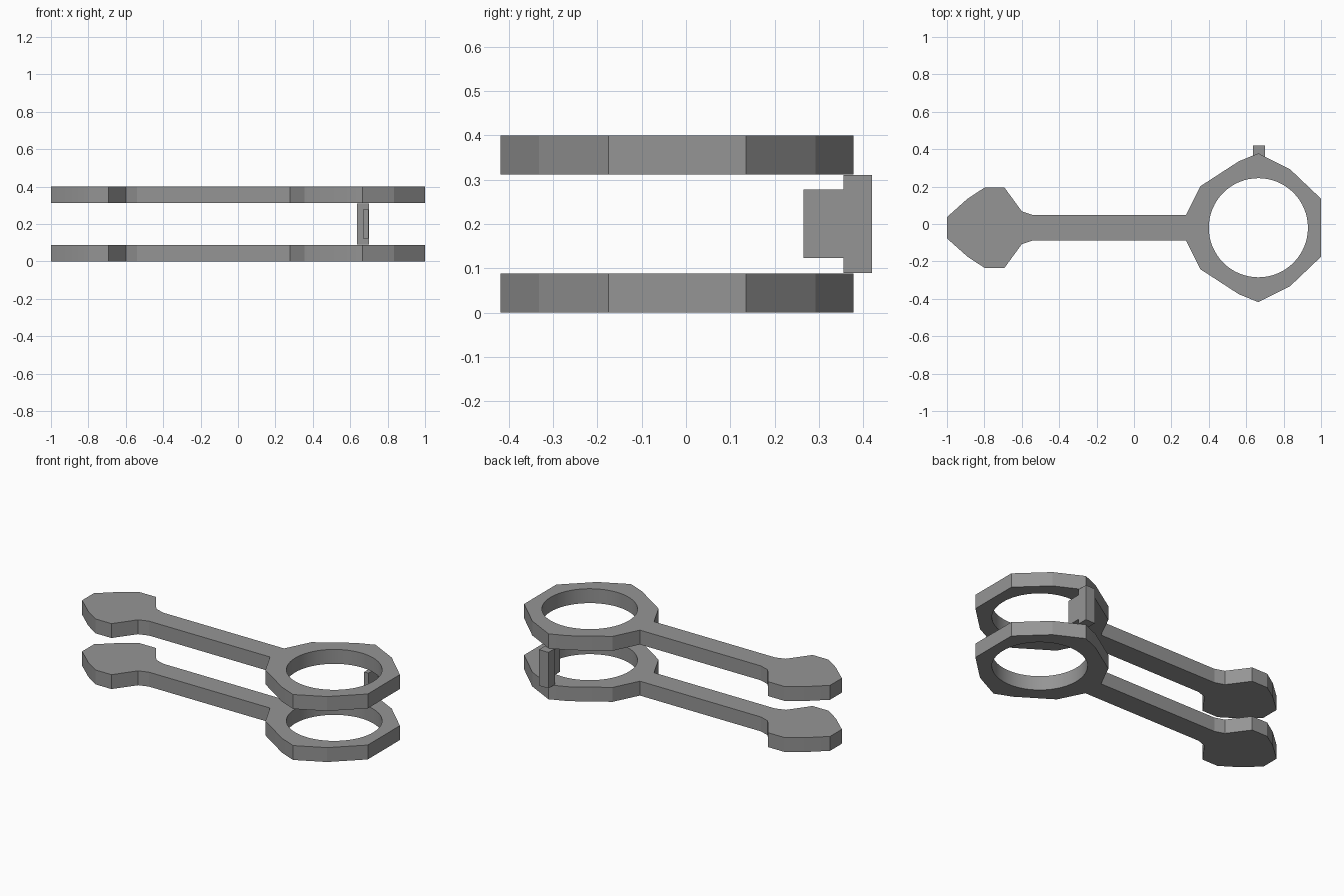
import bpy, bmesh, math
from mathutils import Vector

if "Cube" in bpy.data.objects:
    bpy.data.objects.remove(bpy.data.objects["Cube"])

MID_Y = -0.02          # symmetry line of the arms
RING_X, RING_R = 0.665, 0.265
THICK = 0.088

grey = bpy.data.materials.new("grey_metal")
grey.diffuse_color = (0.30, 0.30, 0.30, 1)
grey.use_nodes = True
grey.node_tree.nodes["Principled BSDF"].inputs["Base Color"].default_value = grey.diffuse_color


def finish(name, bm):
    bmesh.ops.recalc_face_normals(bm, faces=bm.faces)
    mesh = bpy.data.meshes.new(name)
    bm.to_mesh(mesh)
    bm.free()
    mesh.materials.append(grey)
    obj = bpy.data.objects.new(name, mesh)
    bpy.context.collection.objects.link(obj)
    bpy.ops.object.select_all(action='DESELECT')
    obj.select_set(True)
    bpy.context.view_layer.objects.active = obj
    bpy.ops.object.shade_smooth_by_angle(angle=math.radians(12))
    return obj


def loop(bm, pts, z):
    vs = [bm.verts.new((x, y, z)) for x, y in pts]
    return [bm.edges.new((vs[i - 1], vs[i])) for i in range(len(vs))]


def box(name, x0, x1, y0, y1, z0, z1):
    bm = bmesh.new()
    bmesh.ops.create_cube(bm, size=1)
    bmesh.ops.scale(bm, vec=(x1 - x0, y1 - y0, z1 - z0), verts=bm.verts)
    bmesh.ops.translate(bm, vec=((x0 + x1) / 2, (y0 + y1) / 2, (z0 + z1) / 2), verts=bm.verts)
    return finish(name, bm)


# Half outline of an arm: paddle end, shaft, faceted ring
half = [(-1, 0.057), (-0.89, 0.155), (-0.80, 0.214), (-0.692, 0.214),
        (-0.60, 0.088), (-0.54, 0.068), (0.278, 0.068), (0.355, 0.222),
        (0.56, 0.355), (0.665, 0.398), (0.835, 0.312), (1, 0.155)]
outline = [(x, MID_Y + y) for x, y in half] + [(x, MID_Y - y) for x, y in reversed(half)]
hole = [(RING_X + RING_R * math.cos(a), MID_Y + RING_R * math.sin(a))
        for a in (math.tau * i / 64 for i in range(64))]


def arm(name, z):
    bm = bmesh.new()
    edges = loop(bm, outline, z) + loop(bm, hole, z)
    bmesh.ops.triangle_fill(bm, use_beauty=True, edges=edges, normal=Vector((0, 0, 1)))
    ext = bmesh.ops.extrude_face_region(bm, geom=list(bm.faces), use_keep_orig=True)
    top = [g for g in ext["geom"] if isinstance(g, bmesh.types.BMVert)]
    bmesh.ops.translate(bm, vec=(0, 0, THICK), verts=top)
    return finish(name, bm)


arm("lower_arm", 0)
arm("upper_arm", 0.312)

# Post joining the two rings, with a thin tab facing the ring centre
box("post", 0.636, 0.70, 0.355, 0.42, 0.09, 0.31)
box("tab", 0.668, 0.697, 0.265, 0.356, 0.123, 0.278)
